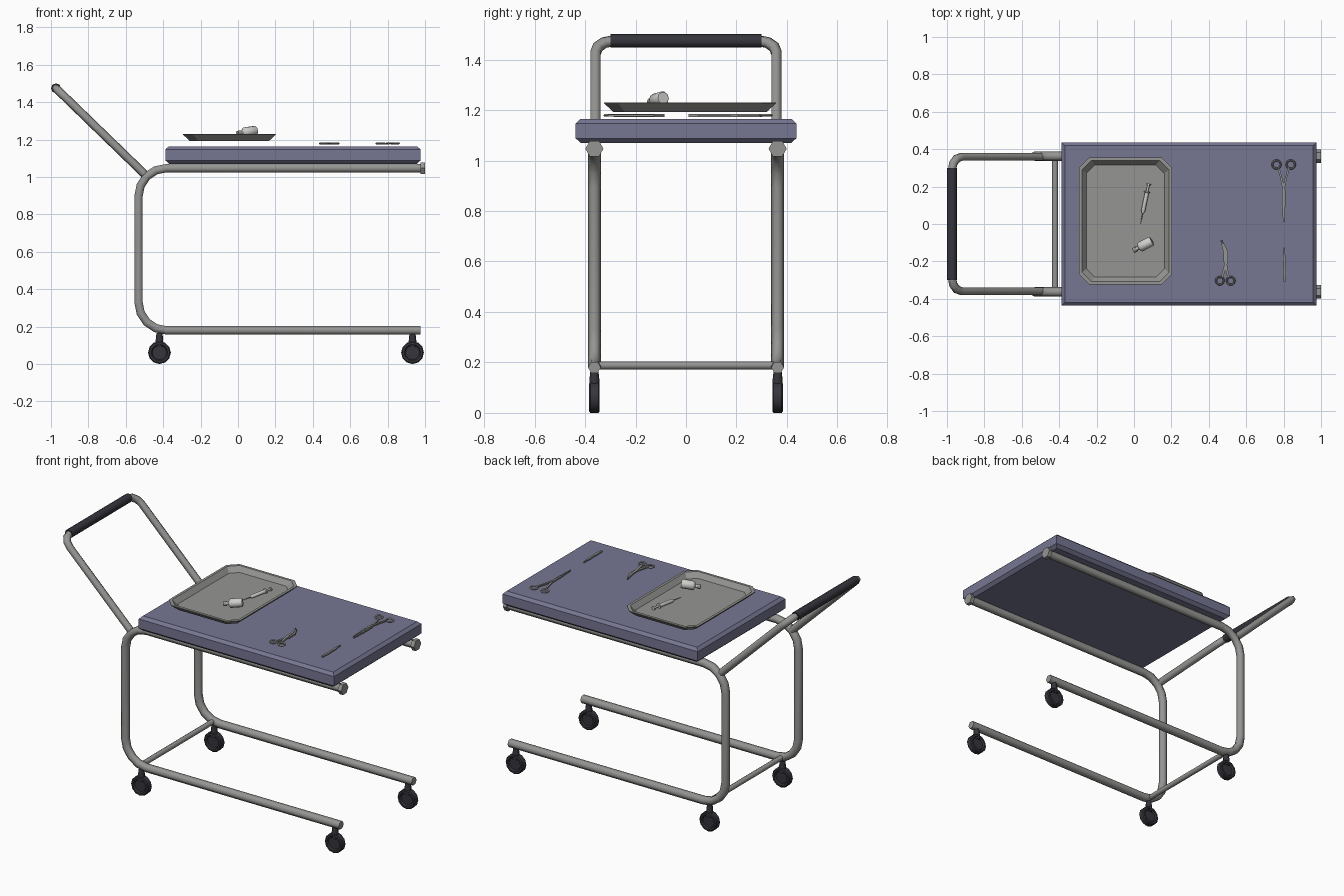
import bpy, bmesh, math
from mathutils import Vector as V

if "Cube" in bpy.data.objects:
    bpy.data.objects.remove(bpy.data.objects["Cube"])


def material(name, col):
    m = bpy.data.materials.new(name)
    m.diffuse_color = (*col, 1)
    m.use_nodes = True
    m.node_tree.nodes["Principled BSDF"].inputs["Base Color"].default_value = m.diffuse_color
    return m


STEEL = material("steel", (0.30, 0.30, 0.29))
PAD = material("slate_blue_pad", (0.18, 0.18, 0.29))
BLACK = material("black_rubber", (0.035, 0.035, 0.045))
PALE = material("pale_plastic", (0.62, 0.62, 0.60))


def loft(name, rings, mat, angle=30, closed=False):
    """Skin a list of equal-length point rings, capping both ends unless closed."""
    bm = bmesh.new()
    vs = [[bm.verts.new(p) for p in r] for r in rings]
    n = len(vs[0])
    pairs = list(zip(vs, vs[1:])) + ([(vs[-1], vs[0])] if closed else [])
    for a, b in pairs:
        for i in range(n):
            j = (i + 1) % n
            bm.faces.new((a[i], a[j], b[j], b[i]))
    if not closed:
        bm.faces.new(vs[0])
        bm.faces.new(vs[-1])
    bmesh.ops.recalc_face_normals(bm, faces=bm.faces)
    bm.normal_update()
    for f in bm.faces:
        f.smooth = angle > 30
    for e in bm.edges:
        e.smooth = e.calc_face_angle(0) < math.radians(angle)
    me = bpy.data.meshes.new(name)
    bm.to_mesh(me)
    bm.free()
    me.materials.append(mat)
    ob = bpy.data.objects.new(name, me)
    bpy.context.collection.objects.link(ob)
    return ob


def tube(name, path, r, ref, mat, n=6, angle=65, closed=False):
    """Sweep an n-gon along a path lying in the plane whose normal is ref."""
    p = [V(q) for q in path]
    ref = V(ref).normalized()
    rs = r if isinstance(r, (list, tuple)) else [r] * len(p)
    rings = []
    for i, c in enumerate(p):
        a = c - p[i - 1] if i or closed else p[1] - c
        b = p[(i + 1) % len(p)] - c if i < len(p) - 1 or closed else a
        a, b = a.normalized(), b.normalized()
        t = (a + b).normalized()
        side = t.cross(ref) / t.dot(a)
        rings.append([c + rs[i] * (math.cos(k * math.tau / n) * ref +
                                   math.sin(k * math.tau / n) * side) for k in range(n)])
    return loft(name, rings, mat, angle, closed)


def fillet(points, rad, seg):
    """Round the 90 degree inner corners of a polyline."""
    p = [V(q) for q in points]
    out = [p[0]]
    for a, b, c in zip(p, p[1:], p[2:]):
        u, w = (a - b).normalized(), (c - b).normalized()
        centre = b + (u + w) * rad
        for k in range(seg + 1):
            t = k / seg * math.pi / 2
            out.append(centre - w * rad * math.cos(t) - u * rad * math.sin(t))
    return out + [p[-1]]


def octagon(cx, cy, hx, hy, c, z):
    pts = [(hx, hy - c), (hx - c, hy), (c - hx, hy), (-hx, hy - c),
           (-hx, c - hy), (c - hx, -hy), (hx - c, -hy), (hx, c - hy)]
    return [(cx + x, cy + y, z) for x, y in pts]


def ribbon(name, pts, z, t=0.008):
    """Flat steel strip from (x, y, width) points."""
    rings = []
    for i, (x, y, w) in enumerate(pts):
        a, b = pts[max(i - 1, 0)], pts[min(i + 1, len(pts) - 1)]
        d = V((b[0] - a[0], b[1] - a[1])).normalized() * (w / 2)
        rings.append([(x - d.y, y + d.x, z - t / 2), (x + d.y, y - d.x, z - t / 2),
                      (x + d.y, y - d.x, z + t / 2), (x - d.y, y + d.x, z + t / 2)])
    return loft(name, rings, STEEL)


def finger_ring(name, x, y, z, r):
    path = [(x + r * math.cos(k * math.tau / 10), y + r * math.sin(k * math.tau / 10), z)
            for k in range(10)]
    tube(name, path, 0.005, (0, 0, 1), STEEL, n=4, closed=True)


# Side frames, end caps, casters
YF = 0.363
for side, s in (("left", 1), ("right", -1)):
    y = s * YF
    path = fillet([(0.975, y, 0.18), (-0.532, y, 0.18), (-0.532, y, 1.047), (0.98, y, 1.047)],
                  0.15, 4)
    tube(side + "_side_frame", path, 0.0255, (0, 1, 0), STEEL)
    tube(side + "_end_cap", [(0.975, y, 1.047), (1.0, y, 1.047)], 0.036, (0, 1, 0), STEEL, angle=30)
    for end, x in (("back", -0.42), ("front", 0.933)):
        nm = f"{end}_{side}_caster"
        tube(nm + "_stem", [(x, y, 0.09), (x, y, 0.13), (x, y, 0.165)], [0.021, 0.02, 0.016],
             (1, 0, 0), BLACK, n=8)
        # Wheel with bevelled tread and recessed hub
        offs = [-0.012, -0.021, -0.021, -0.016, 0.016, 0.021, 0.021, 0.012]
        rad = [0.038, 0.044, 0.055, 0.061, 0.061, 0.055, 0.044, 0.038]
        rings = [[(x + q * math.cos(k * math.tau / 12), y + o, 0.061 + q * math.sin(k * math.tau / 12))
                  for k in range(12)] for o, q in zip(offs, rad)]
        loft(nm + "_wheel", rings, BLACK, 35)

# Lower crossbar
tube("lower_crossbar", [(-0.422, -YF, 0.188), (-0.422, YF, 0.188)], 0.016, (1, 0, 0), STEEL, n=8)

# Push handle and grip
HX, HZ = -0.973, 1.474
path = fillet([(-0.488, -YF + 0.004, 1.004), (HX, -YF + 0.004, HZ),
               (HX, YF - 0.004, HZ), (-0.488, YF - 0.004, 1.004)], 0.07, 3)
tube("push_handle", path, 0.0225, (0.47, 0, 0.485), STEEL)
tube("handle_grip", [(HX, -0.3, HZ), (HX, 0.3, HZ)], 0.027, (0, 0, 1), BLACK, n=8)

# Padded top with chamfered edges
pad = []
for inset, z in ((0.02, 1.07), (0, 1.088), (0, 1.147), (0.018, 1.164)):
    hx, hy = 0.682 - inset, 0.437 - inset
    pad.append([(0.294 + a * hx, b * hy, z) for a, b in ((1, 1), (-1, 1), (-1, -1), (1, -1))])
loft("padded_top", pad, PAD)

# Instrument tray
TX, TY = -0.046, 0.016
loft("tray", [octagon(TX, TY, 0.212, 0.304, 0.045, 1.193),
              octagon(TX, TY, 0.248, 0.340, 0.055, 1.226),
              octagon(TX, TY, 0.248, 0.340, 0.055, 1.230),
              octagon(TX, TY, 0.232, 0.324, 0.05, 1.230),
              octagon(TX, TY, 0.208, 0.300, 0.045, 1.200)], STEEL)


def turned(name, start, direction, profile, mat, n=10):
    """Round part from (distance, radius) pairs along a direction."""
    d = V(direction).normalized()
    ref = d.cross(V((0, 0, 1)))
    return tube(name, [V(start) + d * a for a, _ in profile], [r for _, r in profile],
                ref, mat, n, 40)


# Bottle lying in the tray
B, D = (-0.003, -0.142, 1.233), (0.87, 0.46, 0.13)
turned("bottle_body", B, D, [(0.012, 0.009), (0.03, 0.01), (0.038, 0.024), (0.042, 0.027),
                             (0.108, 0.027), (0.112, 0.024)], PALE)
turned("bottle_cap", B, D, [(0, 0.014), (0.02, 0.014)], STEEL)

# Syringe
S, D = (0.035, 0.002, 1.212), (0.205, 1, 0)
turned("syringe_needle", S, D, [(0, 0.001), (0.065, 0.003)], STEEL, 6)
turned("syringe_barrel", S, D, [(0.055, 0.004), (0.07, 0.011), (0.168, 0.011), (0.17, 0.017),
                                (0.176, 0.017)], PALE)
turned("syringe_plunger", S, D, [(0.175, 0.006), (0.21, 0.006), (0.211, 0.012), (0.218, 0.012)], PALE)

# Clamp and curved scissors lying on the pad
Z = 1.179
for s, nm in ((1, "right"), (-1, "left")):
    finger_ring(f"clamp_{nm}_ring", 0.80 + s * 0.038, 0.318, Z, 0.023)
    ribbon(f"clamp_{nm}_arm", [(0.80 + s * 0.027, 0.299, 0.01), (0.80 + s * 0.014, 0.25, 0.01),
                               (0.80 - s * 0.003, 0.18, 0.014), (0.80 - s * 0.005, 0.12, 0.01),
                               (0.801 - s * 0.002, 0.01, 0.004)], Z + s * 0.002)
    finger_ring(f"scissor_{nm}_ring", 0.488 + s * 0.029, -0.303, Z, 0.021)
    ribbon(f"scissor_{nm}_arm", [(0.488 + s * 0.018, -0.286, 0.011), (0.489 + s * 0.008, -0.25, 0.013),
                                 (0.491 - s * 0.004, -0.20, 0.016), (0.489 - s * 0.006, -0.145, 0.013),
                                 (0.467 - s * 0.003, -0.085, 0.004)], Z + s * 0.002)

# Scalpel
ribbon("scalpel", [(0.805, -0.31, 0.009), (0.805, -0.26, 0.015), (0.805, -0.205, 0.011),
                   (0.804, -0.19, 0.015), (0.802, -0.125, 0.003)], Z)
